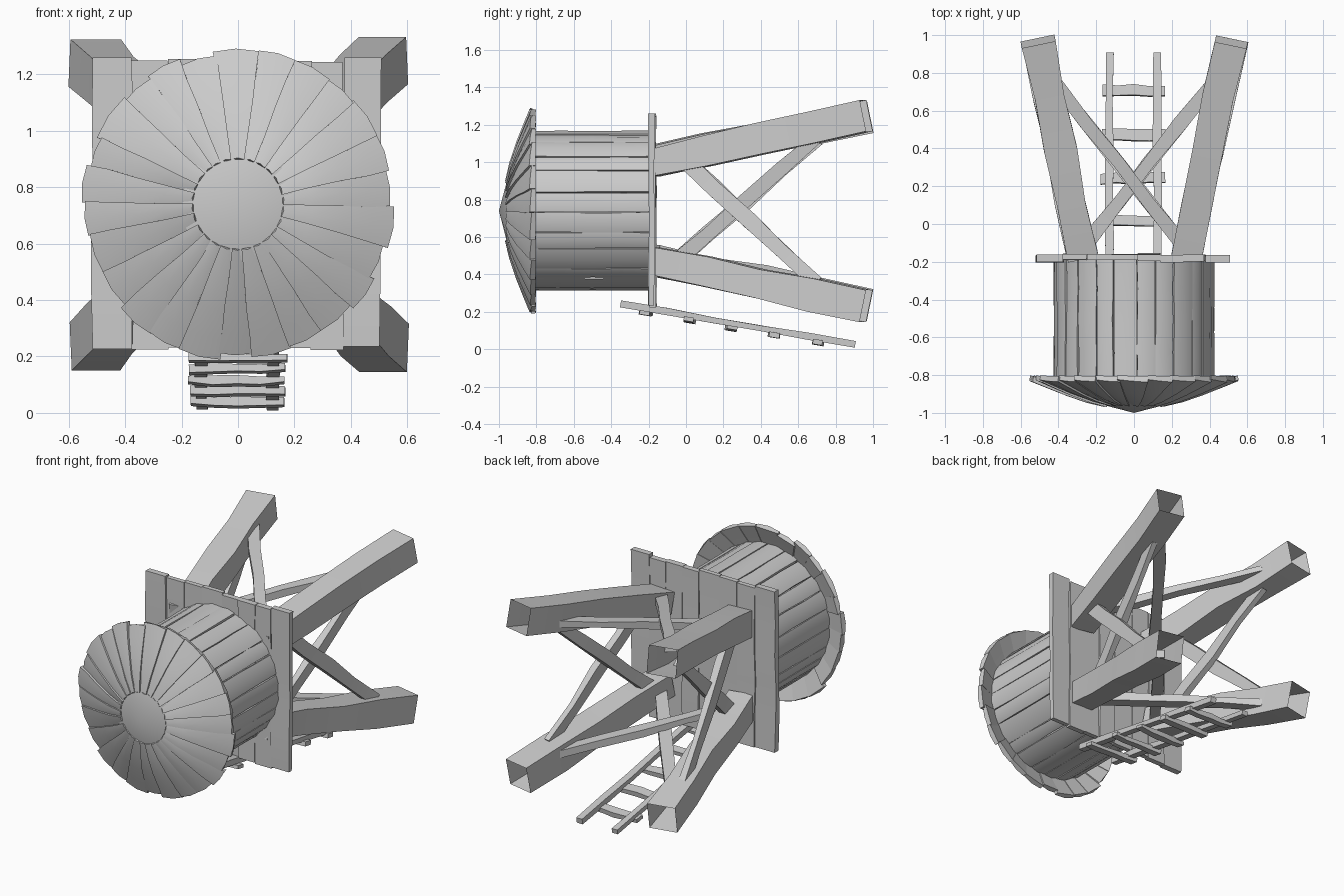
import bpy, bmesh, math, random
from mathutils import Vector

if "Cube" in bpy.data.objects:
    bpy.data.objects.remove(bpy.data.objects["Cube"])

random.seed(7)
CZ = 0.74                      # height of the tower axis, which runs along y


def jit(a):
    return random.uniform(-a, a)


def loft(bm, rings, cap_start=True, cap_end=True):
    """Skin a row of equal-sized point rings into one closed piece."""
    vs = [[bm.verts.new(p) for p in r] for r in rings]
    n = len(vs[0])
    for a, b in zip(vs, vs[1:]):
        for i in range(n):
            j = (i + 1) % n
            bm.faces.new((a[i], a[j], b[j], b[i]))
    if cap_start:
        bm.faces.new(vs[0][::-1])
    if cap_end:
        bm.faces.new(vs[-1])


def beam(bm, p0, p1, size0, size1, up=(0, 0, 1), cuts=4, wob=0.006, cap_end=True):
    """Roughly hewn four-sided beam from p0 to p1."""
    p0, p1 = Vector(p0), Vector(p1)
    d = (p1 - p0).normalized()
    s = d.cross(Vector(up)).normalized()
    u = s.cross(d)
    rings = []
    for k in range(cuts + 1):
        t = k / cuts
        w = (size0[0] + (size1[0] - size0[0]) * t) / 2 + jit(wob)
        h = (size0[1] + (size1[1] - size0[1]) * t) / 2 + jit(wob)
        c = p0.lerp(p1, t) + s * jit(wob) + u * jit(wob)
        rings.append([c + s * w * a + u * h * b
                      for a, b in ((-1, -1), (1, -1), (1, 1), (-1, 1))])
    loft(bm, rings, True, cap_end)


def finish(bm, name, angle=35):
    bmesh.ops.recalc_face_normals(bm, faces=bm.faces[:])
    me = bpy.data.meshes.new(name)
    bm.to_mesh(me)
    bm.free()
    ob = bpy.data.objects.new(name, me)
    bpy.context.collection.objects.link(ob)
    bpy.ops.object.select_all(action='DESELECT')
    ob.select_set(True)
    bpy.context.view_layer.objects.active = ob
    bpy.ops.object.shade_smooth_by_angle(angle=math.radians(angle))
    return ob


def polar(r, a, y):
    return Vector((r * math.cos(a), y, CZ + r * math.sin(a)))


def uneven_angles(n, amount):
    step = 2 * math.pi / n
    e = [i * step + jit(amount * step) for i in range(n)]
    return e + [e[0] + 2 * math.pi]


# Tank staves
bm = bmesh.new()
edges = uneven_angles(24, 0.15)
for a0, a1 in zip(edges, edges[1:]):
    lift = jit(0.004)
    rings = []
    for y in (-0.85, -0.68, -0.5, -0.34, -0.19):
        l, r = a0 + 0.006 + jit(0.007), a1 - 0.006 + jit(0.007)
        R = 0.427 + lift + jit(0.002)
        rings.append([polar(R - 0.003, l, y), polar(R + 0.004, (l + r) / 2, y),
                      polar(R - 0.003, r, y), polar(0.39, r, y), polar(0.39, l, y)])
    loft(bm, rings)
finish(bm, "tank_staves")

# Roof shingles
bm = bmesh.new()
edges = uneven_angles(26, 0.14)
for a0, a1 in zip(edges, edges[1:]):
    tip, tilt = jit(0.012), random.uniform(0.004, 0.012)
    rings = []
    for r, y in ((0.16, -0.958), (0.26, -0.935), (0.37, -0.898),
                 (0.47, -0.858), (0.543, -0.828)):
        r += tip * (r - 0.16) / 0.38
        l, q = a0 - 0.006 + jit(0.008), a1 + 0.006 + jit(0.008)
        m = (l + q) / 2
        rings.append([polar(r, l, y - tilt), polar(r + 0.004, m, y - 0.004),
                      polar(r, q, y + tilt * 0.5),
                      polar(r - 0.004, q, y + 0.026), polar(r - 0.004, l, y + 0.022)])
    loft(bm, rings)
finish(bm, "roof_shingles")

# Roof cap
bm = bmesh.new()
rim = [bm.verts.new(polar(0.203, -math.pi / 2 + i * 2 * math.pi / 11, -0.948))
       for i in range(11)]
apex = bm.verts.new((0, -1.0, CZ))
for i in range(11):
    bm.faces.new((rim[i], rim[(i + 1) % 11], apex))
bm.faces.new(rim)
finish(bm, "roof_cap", 40)

# Platform planks
bm = bmesh.new()
xs = [-0.52, -0.375, -0.25, -0.12, 0.02, 0.14, 0.26, 0.375, 0.505]
for x0, x1 in zip(xs, xs[1:]):
    c, y = (x0 + x1) / 2, -0.18 + jit(0.006)
    w = x1 - x0 - 0.002
    beam(bm, (c, y, 0.228 + jit(0.008)), (c, y, 1.252 + jit(0.008)),
         (w, 0.034), (w, 0.034), up=(0, 1, 0), cuts=5, wob=0.003)
finish(bm, "platform_planks")

# Four splayed legs, open at the feet
for sx, side in ((1, "right"), (-1, "left")):
    for sz, level in ((1, "upper"), (-1, "lower")):
        bm = bmesh.new()
        beam(bm, (sx * 0.275, -0.17, CZ + sz * 0.262), (sx * 0.512, 0.965, CZ + sz * 0.505),
             (0.155, 0.155), (0.172, 0.178), cuts=4, wob=0.007, cap_end=False)
        finish(bm, f"leg_{level}_{side}", 25)


# Cross braces between neighbouring legs
def leg_x(y):
    return 0.275 + (y + 0.17) * 0.209


def leg_z(y):
    return 0.262 + (y + 0.17) * 0.214


Y0, Y1 = -0.05, 0.70
for s, side, level in ((1, "right", "upper"), (-1, "left", "lower")):
    bm = bmesh.new()
    for k in (1, -1):
        off = 0.022 * k
        beam(bm, (s * (leg_x(Y0) + off), Y0 + 0.02 * k, CZ + k * leg_z(Y0)),
             (s * (leg_x(Y1) + off), Y1, CZ - k * leg_z(Y1) * 0.86),
             (0.085, 0.045), (0.07, 0.04), up=(1, 0, 0), cuts=4, wob=0.005)
    finish(bm, f"cross_brace_{side}")
    bm = bmesh.new()
    for k in (1, -1):
        off = 0.022 * k
        beam(bm, (k * leg_x(Y0) * 0.8, Y0 - 0.04, CZ + s * (leg_z(Y0) + off)),
             (-k * leg_x(Y1) * 0.9, Y1 + 0.04, CZ + s * (leg_z(Y1) + off)),
             (0.075, 0.045), (0.07, 0.04), cuts=4, wob=0.005)
    finish(bm, f"cross_brace_{level}")

# Ladder rails
bm = bmesh.new()
for x in (-0.13, 0.125):
    beam(bm, (x, -0.35, 0.243), (x, 0.905, 0.026), (0.042, 0.036), (0.042, 0.032),
         cuts=5, wob=0.003)
finish(bm, "ladder_rails")

# Ladder rungs
bm = bmesh.new()
for i in range(5):
    y = -0.215 + i * 0.23
    z = 0.243 - (y + 0.35) * 0.173 - 0.024
    beam(bm, (-0.172 + jit(0.008), y + jit(0.008), z + jit(0.004)),
         (0.168 + jit(0.008), y + jit(0.008), z + jit(0.004)),
         (0.058, 0.026), (0.058, 0.026), up=(0, 0.17, 1), cuts=4, wob=0.004)
finish(bm, "ladder_rungs")
